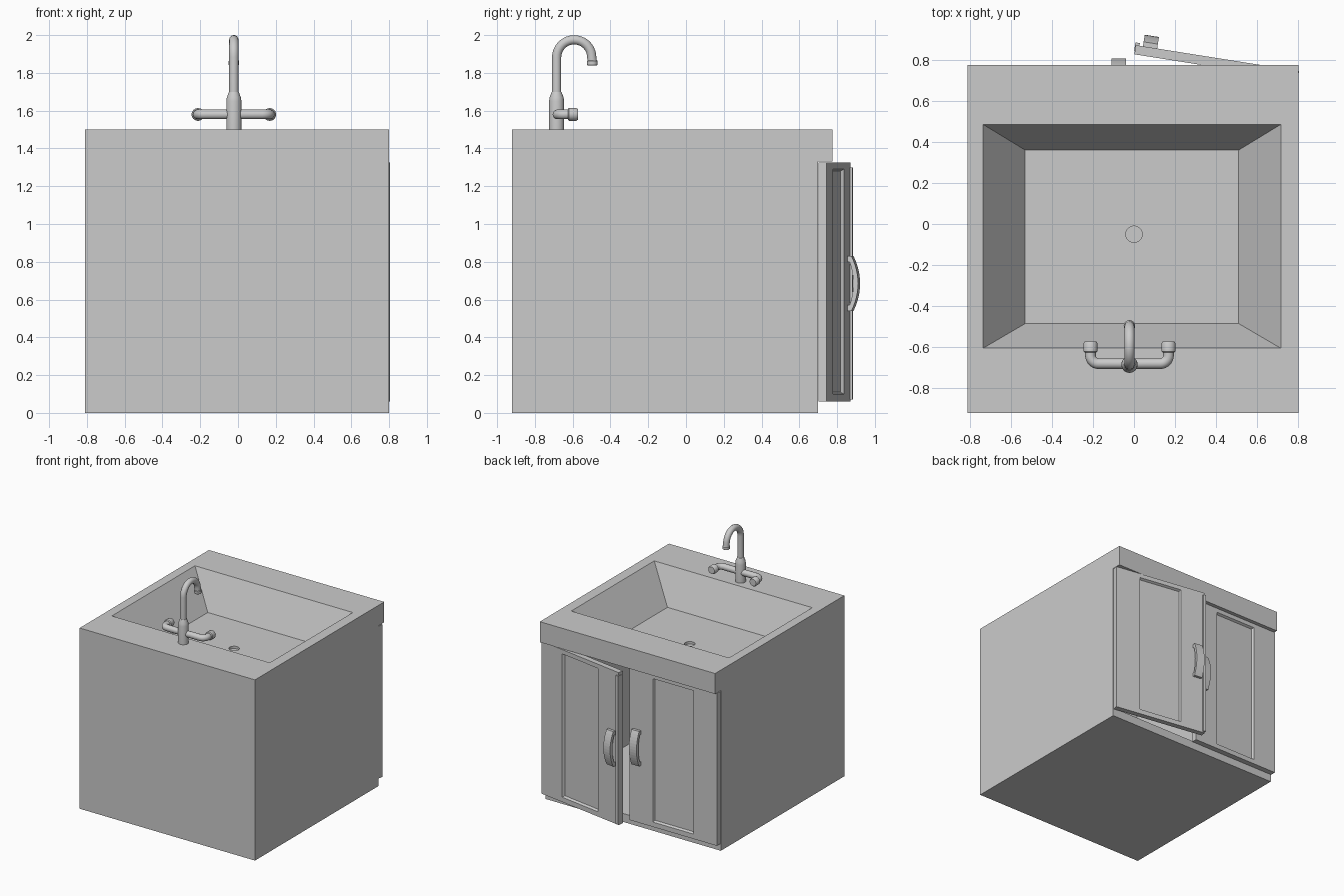
import bpy, bmesh
from math import sin, cos, pi, radians
from mathutils import Matrix

if "Cube" in bpy.data.objects:
    bpy.data.objects.remove(bpy.data.objects["Cube"])


def make(name, bm):
    bmesh.ops.recalc_face_normals(bm, faces=bm.faces)
    me = bpy.data.meshes.new(name)
    bm.to_mesh(me)
    bm.free()
    ob = bpy.data.objects.new(name, me)
    bpy.context.collection.objects.link(ob)
    return ob


def smooth(ob):
    bpy.ops.object.select_all(action='DESELECT')
    ob.select_set(True)
    bpy.context.view_layer.objects.active = ob
    bpy.ops.object.shade_smooth_by_angle(angle=radians(35))


def loft(name, rings):
    # join successive point rings and cap both ends
    bm = bmesh.new()
    vs = [[bm.verts.new(p) for p in r] for r in rings]
    for a, b in zip(vs, vs[1:]):
        n = len(a)
        for i in range(n):
            bm.faces.new((a[i], a[(i + 1) % n], b[(i + 1) % n], b[i]))
    bm.faces.new(vs[0])
    bm.faces.new(vs[-1])
    return make(name, bm)


def rect(x0, x1, y0, y1, z):
    return [(x0, y0, z), (x1, y0, z), (x1, y1, z), (x0, y1, z)]


def box(name, x0, x1, y0, y1, z0, z1):
    return loft(name, [rect(x0, x1, y0, y1, z0), rect(x0, x1, y0, y1, z1)])


def turned(name, profile, loc, along_y=False, n=24):
    # round part from (radius, height) pairs
    ob = loft(name, [[(r * cos(2 * pi * i / n), r * sin(2 * pi * i / n), h)
                      for i in range(n)] for r, h in profile])
    if along_y:
        ob.data.transform(Matrix.Rotation(-pi / 2, 4, 'X'))
    ob.location = loc
    smooth(ob)
    return ob


def tube(name, pts, r):
    cu = bpy.data.curves.new(name, 'CURVE')
    cu.dimensions = '3D'
    cu.bevel_depth = r
    cu.bevel_resolution = 5
    cu.use_fill_caps = True
    sp = cu.splines.new('POLY')
    sp.points.add(len(pts) - 1)
    for p, co in zip(sp.points, pts):
        p.co = (*co, 1)
    ob = bpy.data.objects.new(name, cu)
    bpy.context.collection.objects.link(ob)
    bpy.ops.object.select_all(action='DESELECT')
    ob.select_set(True)
    bpy.context.view_layer.objects.active = ob
    bpy.ops.object.convert(target='MESH')
    smooth(bpy.context.object)


# Countertop with the sunken basin, hollow underneath
counter = loft("countertop_basin", [
    rect(-.54, .52, -.495, .37, 1.19),
    rect(-.76, .74, -.63, .51, 1.46),
    rect(-.77, .76, -.88, .66, 1.46),
    rect(-.77, .76, -.88, .66, 1.33),
    rect(-.81, .80, -.92, .775, 1.33),
    rect(-.81, .80, -.92, .775, 1.5),
    rect(-.735, .715, -.605, .485, 1.5),
    rect(-.53, .51, -.485, .36, 1.215)])

# Drain hole and cup
cutter = turned("drain_cutter", [(.04, 1.1), (.04, 1.3)], (0, -.05, 0))
cutter.hide_render = True
cutter.hide_viewport = True
mod = counter.modifiers.new("drain", 'BOOLEAN')
mod.operation = 'DIFFERENCE'
mod.object = cutter
turned("drain_cup", [(.041, 1.15), (.041, 1.195)], (0, -.05, 0))

# Cabinet carcass
box("side_panel_left", -.81, -.77, -.92, .70, 0, 1.33)
box("side_panel_right", .76, .80, -.92, .70, 0, 1.33)
box("wall_panel", -.77, .76, -.92, -.88, 0, 1.33)
box("cabinet_floor", -.77, .76, -.88, .70, 0, .07)


def door(name, s, hinge, angle):
    # local frame: hinge on the outer corner, outer face at y = 0
    def r(a, b, z0, z1, y):
        return [(s * a, y, z0), (s * b, y, z0), (s * b, y, z1), (s * a, y, z1)]
    w = .805
    leaf = loft(name, [r(0, w, .06, 1.325, -.045), r(0, w, .06, 1.325, 0),
                       r(.215, .59, .10, 1.29, 0), r(.225, .58, .11, 1.28, -.018)])
    # bowed handle: outer arc, then foot and inner arc back
    zc, h = .685, .145
    prof = [(0, zc - h)]
    prof += [(.022 + .035 * (1 - (t / 6) ** 2), zc + h * t / 6) for t in range(-6, 7)]
    prof += [(0, zc + h), (0, zc + h * .78)]
    prof += [(.012 + .02 * (1 - (t / 6) ** 2), zc + h * .78 * t / 6) for t in range(6, -7, -1)]
    prof += [(0, zc - h * .78)]
    grip = loft(name + "_handle", [[(s * x, y, z) for y, z in prof] for x in (.70, .77)])
    parts = [leaf, grip]
    if angle:
        # meeting strip on the free edge of the open leaf
        parts.append(loft(name + "_strip", [r(w - .018, w + .004, .07, 1.30, -.03),
                                            r(w - .018, w + .004, .07, 1.30, .013)]))
    for ob in parts:
        ob.location = (*hinge, 0)
        ob.rotation_euler = (0, 0, angle)


door("closed_door", 1, (-.81, .75), 0)
door("open_door", -1, (.804, .745), radians(-9))

# Tap: base, swan-neck spout and nozzle
fx, fy = -.022, -.685
turned("tap_base", [(.04, 1.5), (.04, 1.65), (.037, 1.67), (.026, 1.70)], (fx, fy, 0))
R, zc = .093, 1.882
neck = [(fx, fy, 1.68)]
neck += [(fx, fy + R - R * cos(pi * i / 18), zc + R * sin(pi * i / 18)) for i in range(19)]
neck += [(fx, fy + 2 * R + .003, 1.86)]
tube("spout", neck, .025)
turned("nozzle", [(.022, 1.838), (.028, 1.843), (.028, 1.862), (.025, 1.866)],
       (fx, fy + 2 * R + .003, 0))

# Cross pipe bending forward to a knob at each end
b = .04
for side, s in (("left", -1), ("right", 1)):
    end = fx + s * .19
    arm = [(fx, fy + .005, 1.58)]
    arm += [(end - s * b + s * b * sin(a * pi / 16), fy + .005 + b - b * cos(a * pi / 16), 1.58)
            for a in range(9)]
    arm += [(end, -.615, 1.58)]
    tube("tap_arm_" + side, arm, .026)
    turned("tap_knob_" + side, [(.028, 0), (.034, .006), (.034, .045), (.029, .053)],
           (end, -.626, 1.58), True)
